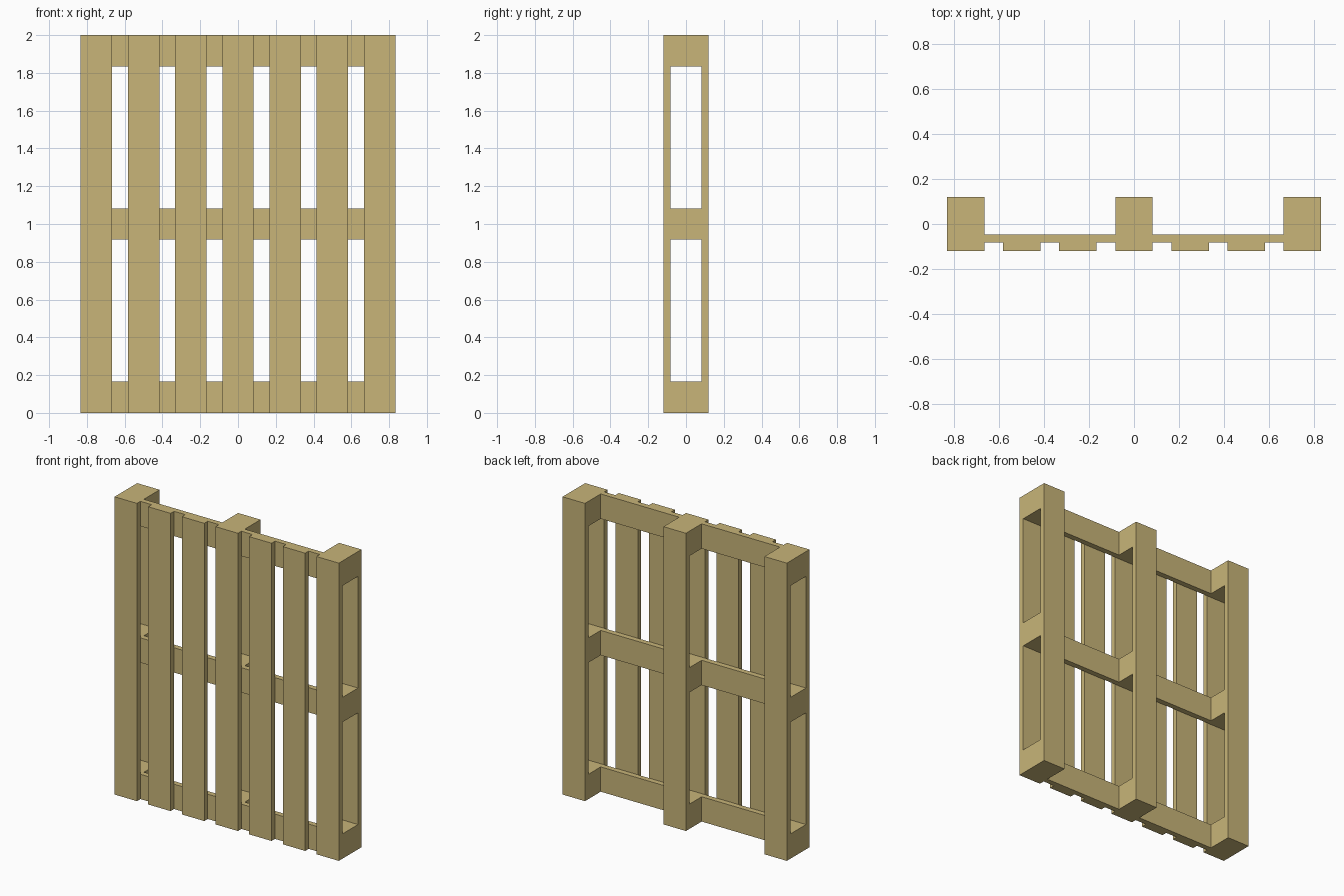
import bpy

if "Cube" in bpy.data.objects:
    bpy.data.objects.remove(bpy.data.objects["Cube"])

W = 1 / 6                      # board and block width
T = 0.11 / 3                   # board thickness
Y0 = -0.12                     # front face of the pallet
XS = (-0.75, 0, 0.75)          # runner columns
ZS = (W / 2, 1, 2 - W / 2)     # cross board rows

wood = bpy.data.materials.new("wood")
wood.diffuse_color = (0.58, 0.46, 0.19, 1)
wood.use_nodes = True
wood.node_tree.nodes["Principled BSDF"].inputs["Base Color"].default_value = wood.diffuse_color


def box(name, x, y, z):
    """Add a box spanning the (min, max) ranges on each axis."""
    spans = (x, y, z)
    bpy.ops.mesh.primitive_cube_add(size=1, location=[(a + b) / 2 for a, b in spans])
    ob = bpy.context.object
    ob.name = name
    ob.scale = [b - a for a, b in spans]
    bpy.ops.object.transform_apply(location=False, rotation=False, scale=True)
    ob.data.materials.append(wood)


def around(c):
    return (c - W / 2, c + W / 2)


# Seven front deck boards
for i in range(7):
    box(f"deck_board_{i + 1}", around(-0.75 + 0.25 * i), (Y0, Y0 + T), (0, 2))

# Three cross boards behind the deck
for j, z in enumerate(ZS):
    box(f"cross_board_{j + 1}", (-5 / 6, 5 / 6), (Y0 + T, Y0 + 2 * T), around(z))

# Three back runners, each on three spacer blocks
for i, x in enumerate(XS):
    box(f"runner_board_{i + 1}", around(x), (-Y0 - T, -Y0), (0, 2))
    for j, z in enumerate(ZS):
        box(f"spacer_block_{i + 1}_{j + 1}", around(x), (Y0 + 2 * T, -Y0 - T), around(z))
